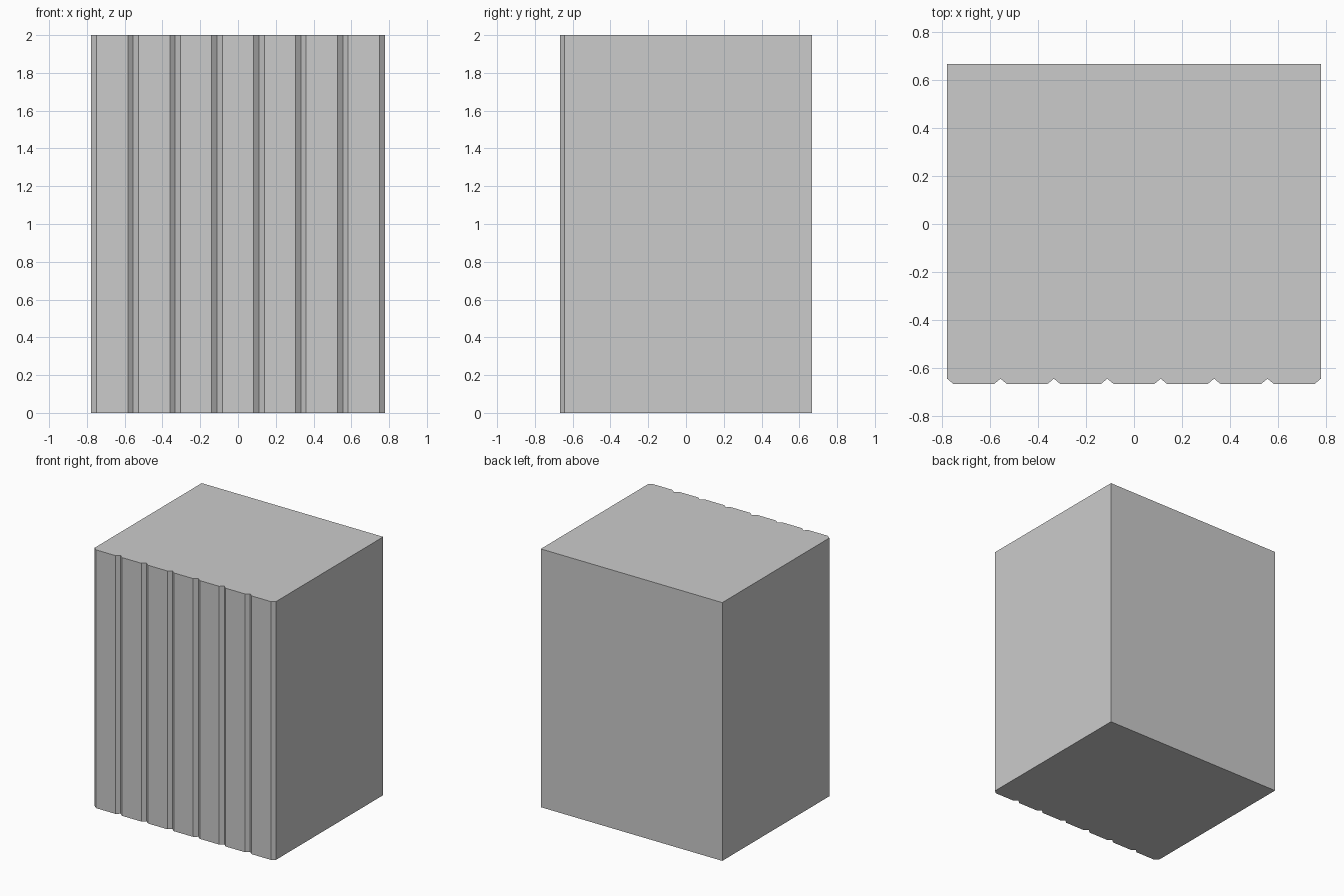
import bpy, bmesh

if "Cube" in bpy.data.objects:
    bpy.data.objects.remove(bpy.data.objects["Cube"])

PLANKS = 7
HALF_W, HALF_D, HEIGHT = 0.7775, 0.6665, 2.0
PITCH = 2 * HALF_W / PLANKS
BEVEL_X, BEVEL_Y = 0.028, 0.023

# Plan outline: flat back and sides, front split into bevelled planks
groove_y, face_y = -HALF_D + BEVEL_Y, -HALF_D
outline = [(HALF_W, HALF_D), (-HALF_W, HALF_D), (-HALF_W, groove_y)]
for i in range(PLANKS):
    left = -HALF_W + i * PITCH
    right = left + PITCH
    outline += [(left + BEVEL_X, face_y), (right - BEVEL_X, face_y), (right, groove_y)]

# Extrude the outline upwards into a solid block
bm = bmesh.new()
base = bm.faces.new([bm.verts.new((x, y, 0)) for x, y in outline])
top = bmesh.ops.extrude_face_region(bm, geom=[base], use_keep_orig=True)
bmesh.ops.translate(bm, vec=(0, 0, HEIGHT),
                    verts=[g for g in top["geom"] if isinstance(g, bmesh.types.BMVert)])
bmesh.ops.recalc_face_normals(bm, faces=bm.faces)

mesh = bpy.data.meshes.new("grooved_block")
bm.to_mesh(mesh)
bm.free()
bpy.context.collection.objects.link(bpy.data.objects.new("grooved_block", mesh))
